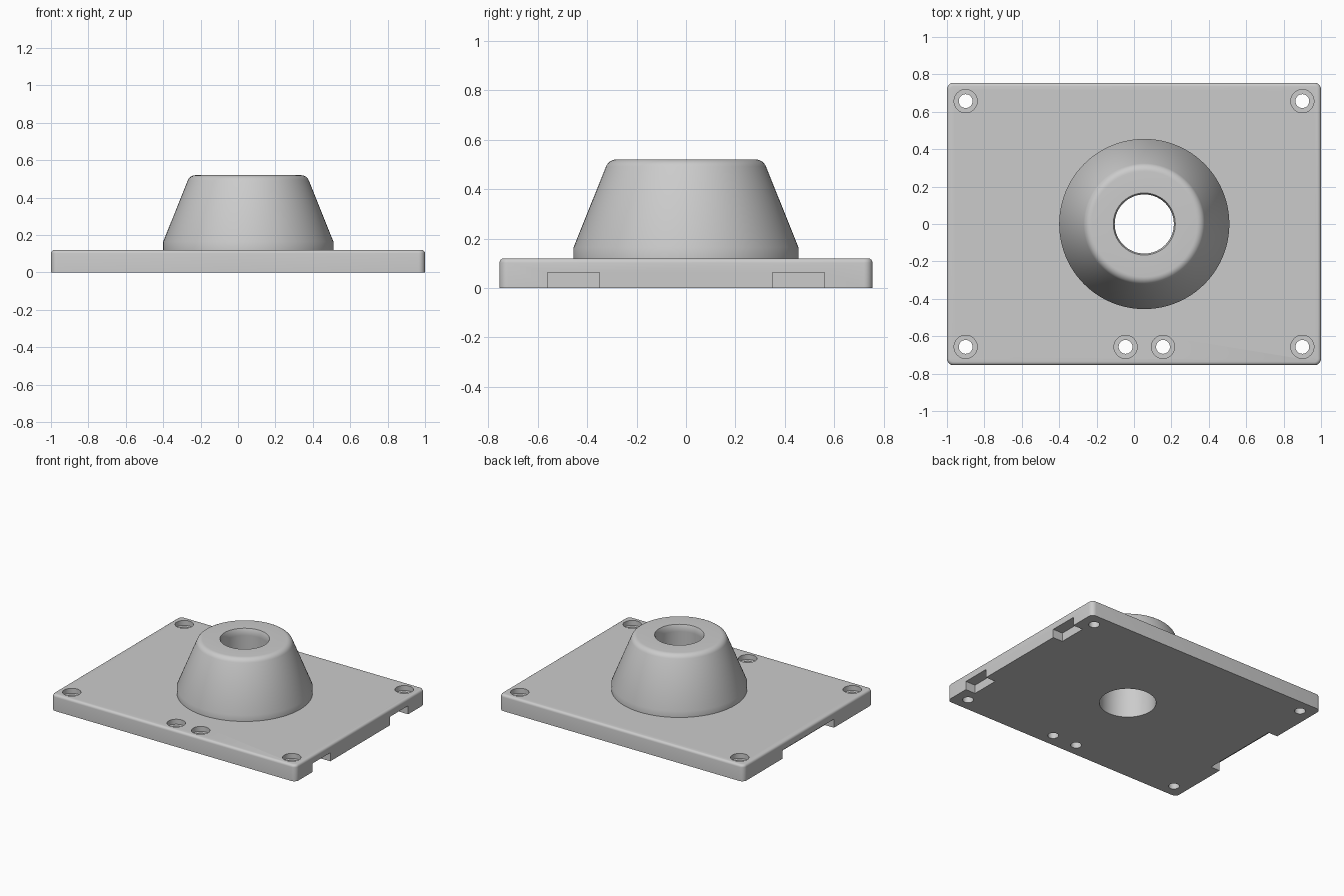
import bpy, bmesh, math
from mathutils import Matrix, Vector

if "Cube" in bpy.data.objects:
    bpy.data.objects.remove(bpy.data.objects["Cube"], do_unlink=True)

HALF_Y = 0.755
THICK = 0.12
HUB_X = 0.055

grey = bpy.data.materials.new("plain grey")
grey.diffuse_color = (0.6, 0.6, 0.6, 1)
grey.use_nodes = True
grey.node_tree.nodes["Principled BSDF"].inputs["Base Color"].default_value = (0.6, 0.6, 0.6, 1)


def finish(name, bm):
    bmesh.ops.recalc_face_normals(bm, faces=bm.faces)
    mesh = bpy.data.meshes.new(name)
    bm.to_mesh(mesh)
    bm.free()
    mesh.materials.append(grey)
    obj = bpy.data.objects.new(name, mesh)
    bpy.context.collection.objects.link(obj)
    return obj


def box(bm, x0, x1, y0, y1, z0, z1):
    centre = Vector((x0 + x1, y0 + y1, z0 + z1)) / 2
    size = Matrix.Diagonal((x1 - x0, y1 - y0, z1 - z0, 1))
    bmesh.ops.create_cube(bm, size=1, matrix=Matrix.Translation(centre) @ size)


def revolve(name, profile, x, y, steps):
    """Closed solid of revolution; the profile starts and ends on the axis."""
    bm = bmesh.new()
    verts = [bm.verts.new((x + r, y, z)) for r, z in profile]
    edges = [bm.edges.new(pair) for pair in zip(verts, verts[1:])]
    bmesh.ops.spin(bm, geom=verts + edges, cent=(x, y, 0), axis=(0, 0, 1),
                   angle=math.tau, steps=steps)
    bmesh.ops.remove_doubles(bm, verts=bm.verts, dist=1e-5)
    return finish(name, bm)


def combine(target, other, operation):
    mod = target.modifiers.new(operation.lower(), "BOOLEAN")
    mod.operation, mod.solver, mod.object = operation, "EXACT", other
    other.hide_render = True
    bpy.ops.object.select_all(action="DESELECT")
    target.select_set(True)
    bpy.context.view_layer.objects.active = target
    bpy.ops.object.modifier_apply(modifier=mod.name)
    bpy.data.objects.remove(other, do_unlink=True)


# Base plate: rounded corners, then a rounded top rim
bm = bmesh.new()
box(bm, -1, 1, -HALF_Y, HALF_Y, 0, THICK)
upright = [e for e in bm.edges if abs(e.verts[0].co.z - e.verts[1].co.z) > 0.01]
bmesh.ops.bevel(bm, geom=upright, offset=0.035, segments=6, profile=0.5, affect="EDGES")
rim = [e for e in bm.edges if all(v.co.z > THICK - 0.001 for v in e.verts)]
bmesh.ops.bevel(bm, geom=rim, offset=0.018, segments=4, profile=0.5, affect="EDGES")
plate = finish("mounting_plate", bm)

# Tapered hub: short straight foot, sloped wall, rounded shoulder
slope = math.atan2(0.135, 0.335)
shoulder = 0.045
arc = [slope + (math.pi / 2 - slope) * i / 6 for i in range(7)]
profile = [(0, 0.05), (0.455, 0.05), (0.455, 0.165)]
profile += [(0.282 + shoulder * math.cos(a), 0.52 - shoulder + shoulder * math.sin(a)) for a in arc]
profile += [(0, 0.52)]
combine(plate, revolve("hub", profile, HUB_X, 0, 96), "UNION")

# Central bore, slightly wider at the bottom
bore = [(0, -0.05), (0.19, -0.05), (0.19, 0.1), (0.158, 0.47),
        (0.158, 0.5), (0.166, 0.52), (0.166, 0.6), (0, 0.6)]
combine(plate, revolve("bore_cutter", bore, HUB_X, 0, 64), "DIFFERENCE")

# Counterbored screw holes
screw = [(0, -0.05), (0.037, -0.05), (0.037, 0.083), (0.062, 0.083), (0.062, 0.2), (0, 0.2)]
spots = [(sx * 0.9, sy * 0.657) for sx in (-1, 1) for sy in (-1, 1)]
spots += [(-0.045, -0.657), (0.155, -0.657)]
for x, y in spots:
    combine(plate, revolve("screw_hole_cutter", screw, x, y, 32), "DIFFERENCE")

# Notches under the two short edges: a pair on one, a wide one on the other
bm = bmesh.new()
box(bm, 0.92, 1.1, 0.35, 0.56, -0.1, 0.063)
box(bm, 0.92, 1.1, -0.56, -0.35, -0.1, 0.063)
box(bm, -1.1, -0.925, -0.3, 0.3, -0.1, 0.063)
combine(plate, finish("notch_cutter", bm), "DIFFERENCE")

bpy.ops.object.select_all(action="DESELECT")
plate.select_set(True)
bpy.context.view_layer.objects.active = plate
bpy.ops.object.shade_smooth_by_angle(angle=math.radians(30))
